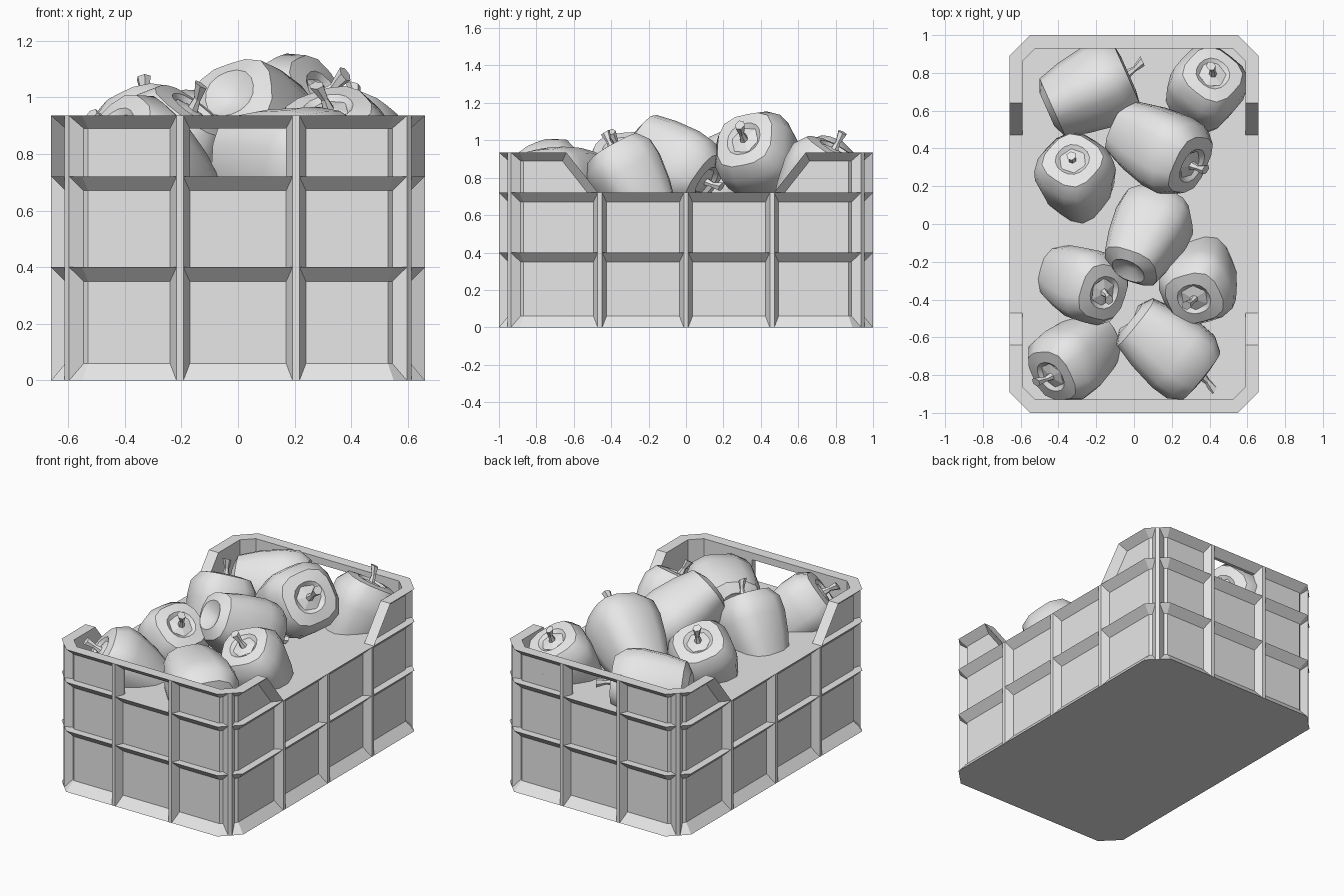
import bpy, bmesh
from math import cos, sin, pi, radians
from mathutils import Vector, Matrix

old = bpy.data.objects.get("Cube")
if old:
    bpy.data.objects.remove(old, do_unlink=True)

grey = bpy.data.materials.new("plain_grey")
grey.use_nodes = True
grey.diffuse_color = (0.8, 0.8, 0.8, 1)
grey.node_tree.nodes["Principled BSDF"].inputs["Base Color"].default_value = (0.8, 0.8, 0.8, 1)

HX, HY, CH = 0.66, 1.0, 0.11           # half width, half depth, corner chamfer
LOW, HIGH, INSET, THICK = 0.72, 0.935, 0.05, 0.07
SIGNS = [(sx, sy) for sx in (1, -1) for sy in (1, -1)]


def finish(name, bm, smooth=None):
    bmesh.ops.recalc_face_normals(bm, faces=bm.faces)
    mesh = bpy.data.meshes.new(name)
    bm.to_mesh(mesh)
    bm.free()
    mesh.materials.append(grey)
    ob = bpy.data.objects.new(name, mesh)
    bpy.context.collection.objects.link(ob)
    if smooth:
        bpy.ops.object.select_all(action='DESELECT')
        ob.select_set(True)
        bpy.context.view_layer.objects.active = ob
        bpy.ops.object.shade_smooth_by_angle(angle=radians(smooth))
    return ob


def hull(bm, points):
    verts = [bm.verts.new(p) for p in points]
    bmesh.ops.convex_hull(bm, input=verts)


def hull_mirrored(bm, points):
    for sx, sy in SIGNS:
        hull(bm, [(x * sx, y * sy, z) for x, y, z in points])


def tidy(bm):
    bmesh.ops.dissolve_limit(bm, angle_limit=0.01, verts=bm.verts, edges=bm.edges)


def corner(d):
    """Two corner points of the chamfered outline, moved inward by d."""
    k = 0.414 * d
    return [(HX - CH - k, HY - d), (HX - d, HY - CH - k)]


def loft(bm, rings, caps=True):
    rows = [[bm.verts.new(p) for p in ring] for ring in rings]
    n = len(rows[0])
    for a, b in zip(rows, rows[1:]):
        for i in range(n):
            j = (i + 1) % n
            bm.faces.new((a[i], a[j], b[j], b[i]))
    if caps:
        bm.faces.new(rows[0])
        bm.faces.new(rows[-1])


# Lower body: one chamfered outline swept through flared ledges, filled at the top
def outline(d, z):
    (ax, ay), (bx, by) = corner(d)
    q = [(bx, by), (ax, ay), (-ax, ay), (-bx, by)]
    return [(x, y, z) for x, y in q + [(-x, -y) for x, y in q]]


bm = bmesh.new()
steps = [(0, 0), (INSET, 0.06), (INSET, 0.35), (0, 0.4), (INSET, 0.4), (INSET, 0.67), (0, LOW)]
loft(bm, [outline(d, z) for d, z in steps])
finish("crate_body", bm)


# Raised ends with sloping sides and a handle opening
def slope_y(z):
    return 0.47 + 0.17 * (z - LOW) / (HIGH - LOW)


def segment(bm, section, first, last):
    """Straight pieces of wall following the outline around one corner."""
    sides = [[], [], [], []]
    for d, z in section:
        a, b = corner(d)
        path = [(first, HY - d), a, b, (HX - d, last(z))]
        for side, (x, y) in zip(sides, path):
            side.append((x, y, z))
    for a, b in zip(sides, sides[1:]):
        hull_mirrored(bm, a + b)


bm = bmesh.new()
segment(bm, [(d, z) for d in (INSET, THICK) for z in (LOW, 0.89)], 0.175, slope_y)
segment(bm, [(INSET, 0.89), (THICK, 0.89), (0, HIGH), (THICK, HIGH)], 0, slope_y)
slope = []
for z in (LOW, HIGH):
    y = slope_y(z)
    slope += [(HX, y, z), (HX - THICK, y, z),
              (HX - INSET, y + 0.057, z), (HX - THICK, y + 0.057, z)]
hull_mirrored(bm, slope)
tidy(bm)
finish("crate_end_walls", bm)

# Tapered upright ribs
bm = bmesh.new()


def rib(x, y, nx, ny, top):
    n, t = Vector((nx, ny, 0)).normalized(), Vector((-ny, nx, 0)).normalized()
    base = Vector((x, y, 0))
    hull(bm, [base + n * o + t * w + Vector((0, 0, z)) for z in (0, top)
              for o, w in ((0, .012), (0, -.012), (-INSET, .035), (-INSET, -.035),
                           (-THICK, .035), (-THICK, -.035))])


for sx, sy in SIGNS:
    rib(0.205 * sx, HY * sy, 0, sy, HIGH)
    rib((HX - CH / 2) * sx, (HY - CH / 2) * sy, sx, sy, HIGH)
    rib(HX * sx, 0.46 * sy, sx, 0, LOW)
for sx in (1, -1):
    rib(HX * sx, 0, sx, 0, LOW)
tidy(bm)
finish("crate_ribs", bm)


# Lobed vegetables, each with a flared stem
def ring(r, z, n, lobe=0.0, dx=0.0):
    pts = []
    for i in range(n):
        a = 2 * pi * i / n
        s = r * (1 + lobe * cos(4 * a))
        pts.append((dx + s * cos(a), s * sin(a), z))
    return pts


PROFILE = [(.03, -.2), (.09, -.235), (.15, -.205), (.182, -.09), (.204, .05),
           (.2, .14), (.155, .205), (.09, .215), (.06, .19)]


def pepper(name, pos, direction, size, spin):
    turn = Vector(direction).to_track_quat('Z', 'Y').to_matrix().to_4x4()
    place = (Matrix.Translation(pos) @ turn @ Matrix.Rotation(spin, 4, 'Z') @ Matrix.Scale(size, 4))
    bm = bmesh.new()
    loft(bm, [ring(r, z, 16, 0.06 if r > .1 else 0.02) for r, z in PROFILE])
    bm.transform(place)
    finish(name + "_body", bm, 40)
    bm = bmesh.new()
    loft(bm, [ring(.075, .2, 6), ring(.022, .212, 6), ring(.014, .25, 6, 0, .008),
              ring(.027, .305, 6, 0, .03)])
    bm.transform(place)
    finish(name + "_stem", bm)


PEPPERS = [
    ((-.235, .705, .80), (.9, .4, 0), 1.05),
    ((.375, .70, .77), (.2, .45, .87), 1.0),
    ((.13, .41, .89), (.75, -.43, .5), 1.1),
    ((-.305, .235, .79), (-.1, .5, .87), 1.0),
    ((.07, -.06, .89), (.4, .75, -.5), 1.05),
    ((-.275, -.31, .79), (.55, -.25, .8), 1.0),
    ((.35, -.29, .78), (-.15, -.5, .85), 1.0),
    ((-.31, -.70, .76), (-.6, -.5, .6), 1.0),
    ((.18, -.66, .76), (.75, -.6, -.1), 1.1),
]
for i, (pos, direction, size) in enumerate(PEPPERS):
    pepper("pepper_%d" % (i + 1), pos, direction, size, 0.5 * i)
